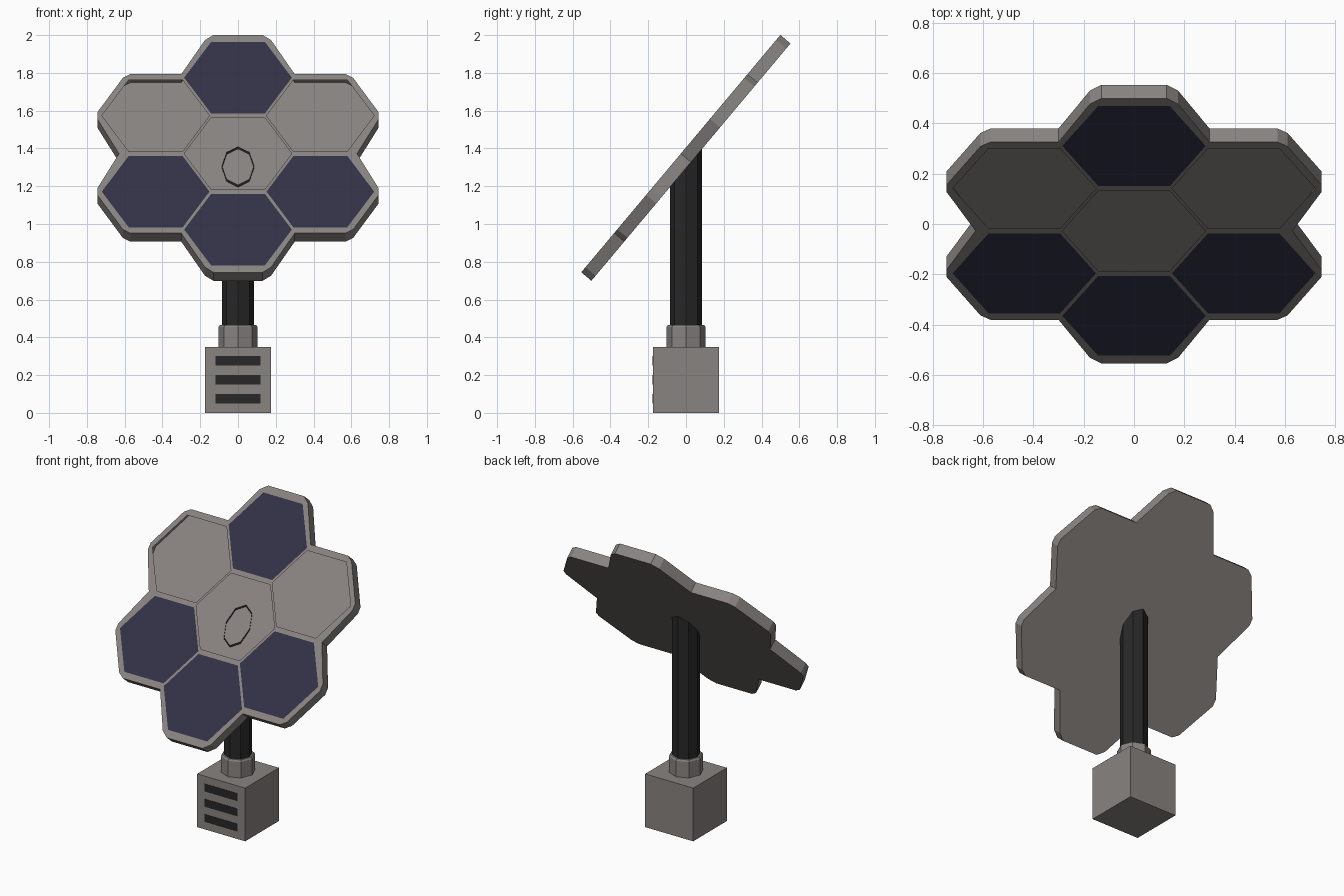
import bpy
import bmesh
from math import cos, sin, tan, pi, radians

cube = bpy.data.objects.get("Cube")
if cube:
    bpy.data.objects.remove(cube, do_unlink=True)


def material(name, rgb):
    m = bpy.data.materials.new(name)
    m.use_nodes = True
    color = (*rgb, 1)
    m.diffuse_color = color
    bsdf = m.node_tree.nodes["Principled BSDF"]
    bsdf.inputs["Base Color"].default_value = color
    bsdf.inputs["Roughness"].default_value = 0.8
    return m


grey = material("warm grey", (0.25, 0.23, 0.22))
blue = material("solar blue", (0.032, 0.032, 0.062))
dark = material("dark metal", (0.02, 0.02, 0.02))


def add_object(name, bm, *mats):
    mesh = bpy.data.meshes.new(name)
    bm.to_mesh(mesh)
    bm.free()
    for m in mats:
        mesh.materials.append(m)
    ob = bpy.data.objects.new(name, mesh)
    bpy.context.collection.objects.link(ob)
    return ob


def add_box(name, lo, hi, mat):
    bm = bmesh.new()
    bmesh.ops.create_cube(bm, size=1)
    for v in bm.verts:
        v.co = [(a + b) / 2 + c * (b - a) for a, b, c in zip(lo, hi, v.co)]
    return add_object(name, bm, mat)


def ring(bm, radius, height, sides=8):
    """Ring of vertices; height is a function of y."""
    pts = [(radius * cos(2 * pi * k / sides), radius * sin(2 * pi * k / sides))
           for k in range(sides)]
    return [bm.verts.new((x, y, height(y))) for x, y in pts]


def bridge(bm, a, b):
    n = len(a)
    for i in range(n):
        j = (i + 1) % n
        bm.faces.new((a[i], a[j], b[j], b[i]))


# Base box with three vent slots
add_box("base_box", (-0.175, -0.175, 0), (0.175, 0.175, 0.35), grey)
for i in range(3):
    z = 0.05 + 0.1 * i
    add_box(f"vent_{i + 1}", (-0.12, -0.177, z), (0.12, -0.173, z + 0.05), dark)

# Octagonal collar with a small chamfer
bm = bmesh.new()
rings = [ring(bm, r, lambda y, z=z: z)
         for r, z in ((0.103, 0.35), (0.103, 0.455), (0.096, 0.465))]
for a, b in zip(rings, rings[1:]):
    bridge(bm, a, b)
bm.faces.new(rings[-1])
bm.faces.new(rings[0][::-1])
add_object("collar", bm, grey)

# Octagonal open tube, cut parallel to the panel and poking through its back
TILT = radians(50)
bm = bmesh.new()
bridge(bm, ring(bm, 0.085, lambda y: 0.4),
       ring(bm, 0.085, lambda y: 1.308 + y * tan(TILT)))
add_object("pole", bm, dark)

# Panel tray: hollow flower-shaped shell, described by one quarter outline
THICK = 0.07
quarter = [(0.63, 0), (0.745, 0.24), (0.745, 0.285), (0.61, 0.523),
           (0.57, 0.55), (0.30, 0.55), (0.175, 0.785), (0.13, 0.82)]
half = quarter + [(-x, v) for x, v in reversed(quarter)]
outline = half + [(-x, -v) for x, v in half[1:-1]]

bm = bmesh.new()
front = [bm.verts.new((x, v, 0)) for x, v in outline]
back = [bm.verts.new((x, v, -THICK)) for x, v in outline]
bridge(bm, back, front)
bm.faces.new(back[::-1])

# Hexagon cells: filled ones carry a solar face, the others stay open
DX, DV = 0.436, 0.2625
cells = [(0, 0, False), (-DX, DV, False), (DX, DV, False), (0, 2 * DV, True),
         (-DX, -DV, True), (DX, -DV, True), (0, -2 * DV, True)]
edges = [bm.edges.get((front[i - 1], front[i])) for i in range(len(front))]
filled = []
for cx, cv, has_solar in cells:
    loop = [bm.verts.new((cx + 0.285 * cos(k * pi / 3), cv + 0.285 * sin(k * pi / 3), 0))
            for k in range(6)]
    edges += [bm.edges.new((loop[i - 1], loop[i])) for i in range(6)]
    if has_solar:
        filled.append(loop)
bmesh.ops.triangle_fill(bm, edges=edges, use_beauty=True, normal=(0, 0, 1))
for loop in filled:
    bm.faces.new(loop).material_index = 1
bm.normal_update()
for f in bm.faces:
    if all(v.co.z > -0.001 for v in f.verts) and f.normal.z < 0:
        f.normal_flip()
tray = add_object("solar_tray", bm, grey, blue)
tray.rotation_euler.x = TILT
tray.location = (0, -0.0275, 1.3725)
